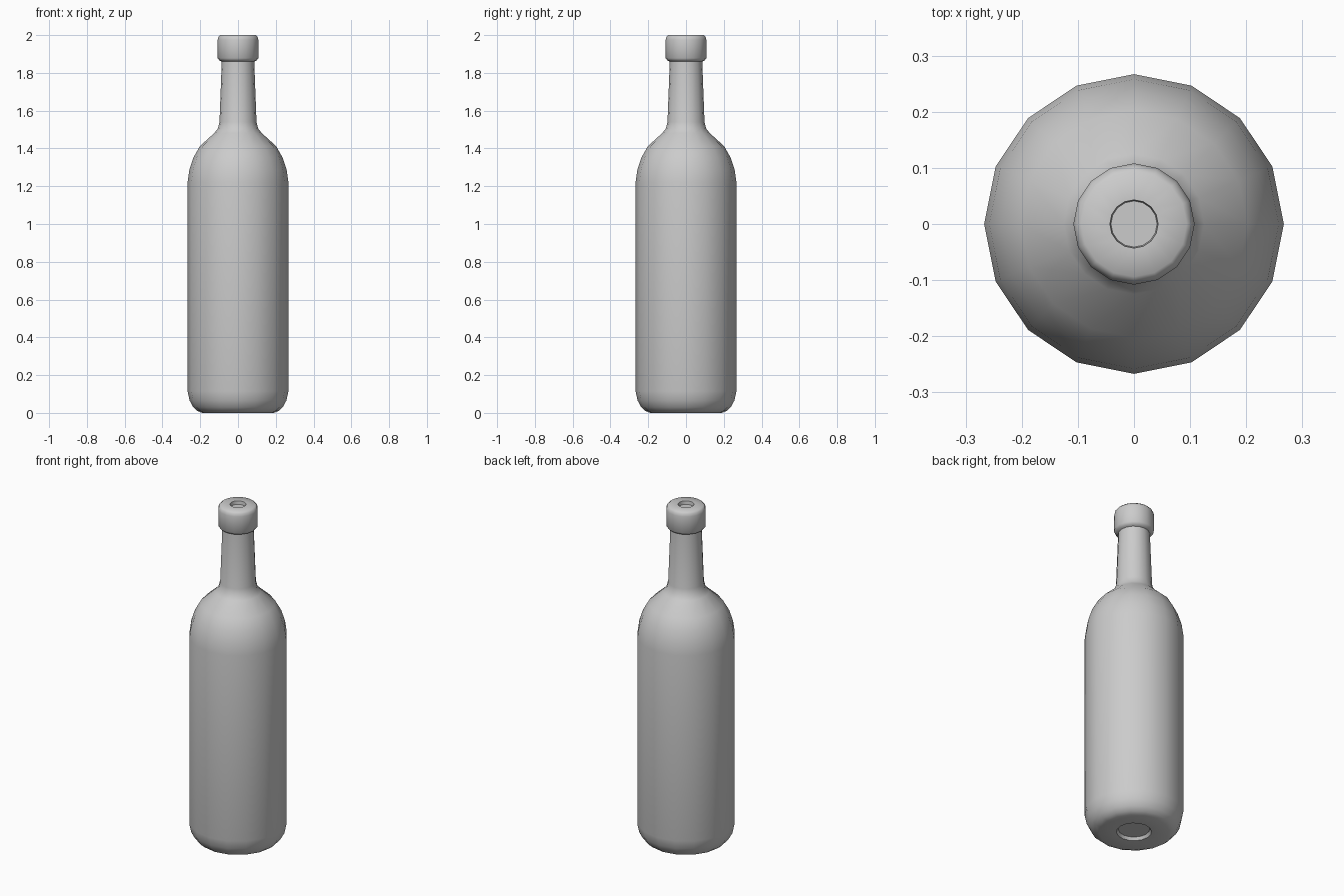
import bpy, bmesh, math

if "Cube" in bpy.data.objects:
    bpy.data.objects.remove(bpy.data.objects["Cube"])

SIDES = 16

# half profile (radius, height) from the base recess up to the mouth recess
profile = [
    (0.085, 0.02), (0.095, 0.003), (0.19, 0.0), (0.215, 0.01), (0.237, 0.03),
    (0.256, 0.065), (0.267, 0.115),                       # rounded foot
    (0.267, 1.22), (0.258, 1.285), (0.237, 1.35), (0.202, 1.412),  # shoulder
    (0.125, 1.482), (0.107, 1.505), (0.098, 1.54),        # base of neck
    (0.086, 1.86),                                        # neck
    (0.098, 1.865), (0.108, 1.878), (0.108, 1.975), (0.104, 1.99), (0.094, 2.0),  # lip
    (0.043, 2.0), (0.041, 1.98),                          # mouth
]

# lathe the profile
bm = bmesh.new()
rings = []
for r, z in profile:
    rings.append([bm.verts.new((r * math.cos(2 * math.pi * i / SIDES),
                                r * math.sin(2 * math.pi * i / SIDES), z))
                  for i in range(SIDES)])
for low, high in zip(rings, rings[1:]):
    for i in range(SIDES):
        j = (i + 1) % SIDES
        bm.faces.new((low[i], low[j], high[j], high[i]))
# close base and mouth
bm.faces.new(rings[0][::-1])
bm.faces.new(rings[-1])
bmesh.ops.recalc_face_normals(bm, faces=bm.faces)

mesh = bpy.data.meshes.new("bottle")
bm.to_mesh(mesh)
bm.free()
bottle = bpy.data.objects.new("bottle", mesh)
bpy.context.collection.objects.link(bottle)

# smooth glass surface, crisp recess edges
bpy.context.view_layer.objects.active = bottle
bottle.select_set(True)
bpy.ops.object.shade_smooth_by_angle(angle=math.radians(50))
